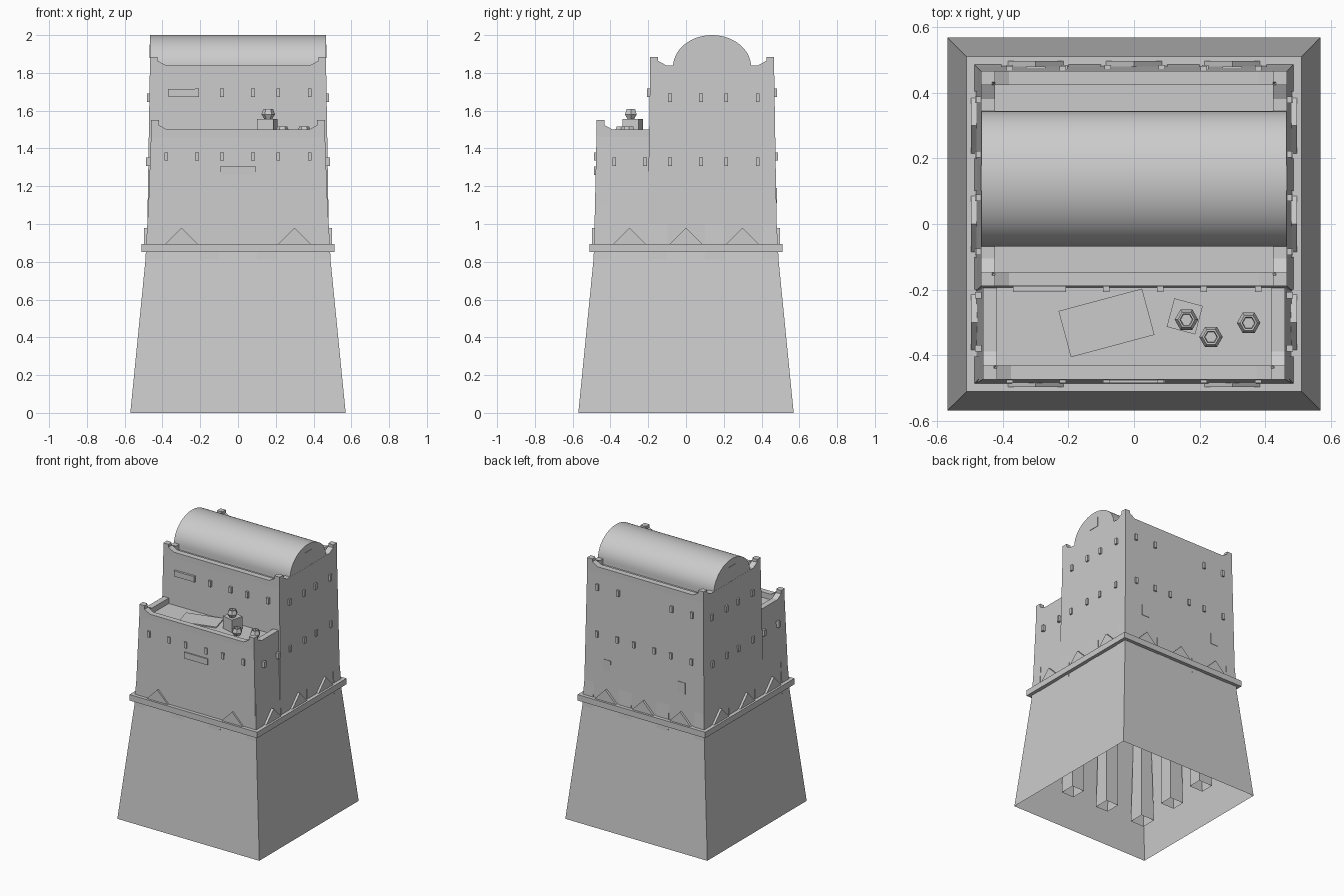
import bpy, bmesh, math
from mathutils import Matrix

if "Cube" in bpy.data.objects:
    bpy.data.objects.remove(bpy.data.objects["Cube"])


def finish(name, bm, smooth=False):
    bmesh.ops.recalc_face_normals(bm, faces=bm.faces[:])
    me = bpy.data.meshes.new(name)
    bm.to_mesh(me)
    bm.free()
    ob = bpy.data.objects.new(name, me)
    bpy.context.collection.objects.link(ob)
    if smooth:
        bpy.ops.object.select_all(action='DESELECT')
        ob.select_set(True)
        bpy.context.view_layer.objects.active = ob
        bpy.ops.object.shade_smooth_by_angle(angle=math.radians(30))
    return ob


def loft(name, rings, cap_start=True, cap_end=True, smooth=False, matrix=None):
    """Skin a list of equal-length vertex rings."""
    bm = bmesh.new()
    vs = [[bm.verts.new(p) for p in r] for r in rings]
    n = len(rings[0])
    for a, b in zip(vs, vs[1:]):
        for i in range(n):
            j = (i + 1) % n
            bm.faces.new((a[i], a[j], b[j], b[i]))
    if cap_start:
        bm.faces.new(vs[0])
    if cap_end:
        bm.faces.new(vs[-1])
    if matrix:
        bm.transform(matrix)
    return finish(name, bm, smooth)


def rect(x0, x1, y0, y1, z):
    return [(x0, y0, z), (x1, y0, z), (x1, y1, z), (x0, y1, z)]


def box(name, x0, x1, y0, y1, z0, z1, matrix=None):
    return loft(name, [rect(x0, x1, y0, y1, z0), rect(x0, x1, y0, y1, z1)], matrix=matrix)


def prism(name, pts, axis, a, b, smooth=False, matrix=None):
    """Extrude a (u, z) profile from a to b along x or y."""
    def place(t):
        return [(t, u, z) if axis == 'x' else (u, t, z) for u, z in pts]
    return loft(name, [place(a), place(b)], smooth=smooth, matrix=matrix)


def turn(k):
    return Matrix.Rotation(math.radians(90 * k), 4, 'Z')


def horned(u0, u1, zb, zt, zh, left=True, right=True):
    """Parapet profile with raised, sloping corner horns."""
    pts = [(u1, zb), (u0, zb)]
    if left:
        pts += [(u0, zh), (u0 + .033, zh), (u0 + .04, zt + .025), (u0 + .085, zt)]
    else:
        pts += [(u0, zt)]
    if right:
        pts += [(u1 - .085, zt), (u1 - .04, zt + .025), (u1 - .033, zh), (u1, zh)]
    else:
        pts += [(u1, zt)]
    return pts


# Hollow sloping base and ledge
loft("base", [rect(-.57, .57, -.57, .57, 0), rect(-.485, .485, -.485, .485, .86)],
     cap_start=False, cap_end=False)
box("ledge", -.512, .512, -.512, .512, .852, .895)

# Tapering house blocks
loft("main_block", [rect(-.482, .482, -.205, .482, .87), rect(-.467, .467, -.19, .467, 1.80)])
loft("front_block", [rect(-.482, .482, -.487, -.15, .87), rect(-.461, .461, -.474, -.15, 1.46)])

# Parapets with horns
T = .042
prism("main_parapet_front", horned(-.467, .467, 1.79, 1.84, 1.885), 'y', -.19, -.19 + T)
prism("main_parapet_back", horned(-.467, .467, 1.79, 1.84, 1.885), 'y', .467 - T, .467)
prism("front_parapet", horned(-.461, .461, 1.45, 1.5, 1.55), 'y', -.474, -.474 + T)
for s in (-1, 1):
    prism("main_parapet_side", horned(-.19, .467, 1.79, 1.84, 1.885), 'x', s * .467, s * (.467 - T))
    prism("front_parapet_side", horned(-.474, -.18, 1.45, 1.5, 1.55, right=False), 'x',
          s * .461, s * (.461 - T))

# Barrel vault roof with gable windows
arc = [(.138 - .207 * math.cos(math.pi * i / 28), 1.83 + .17 * math.sin(math.pi * i / 28))
       for i in range(29)]
prism("vault_roof", [(.345, 1.79)] + [(-.069, 1.79)] + arc, 'x', -.466, .466, smooth=True)
for s in (-1, 1):
    box("gable_window", *sorted((s * .45, s * .469)), .10, .18, 1.88, 1.95)

# Buttresses leaning into the walls, open below
def buttress(x, y):
    rings = []
    for z, out in ((.22, .515), (.9, .486), (1.28, .463)):
        def span(c):
            if abs(c) > .4:
                s = math.copysign(1, c)
                return sorted((s * .405, s * out))
            return c - .05, c + .05
        x0, x1 = span(x)
        y0, y1 = span(y)
        rings.append(rect(x0, x1, y0, y1, z))
    loft("buttress", rings, cap_start=False)


spots = (-.45, -.15, .15, .45)
for x in spots:
    for y in spots:
        if max(abs(x), abs(y)) > .4:
            buttress(x, y)

# Triangular reliefs above the ledge
for k in range(4):
    for c in (-.3, 0, .3):
        if k == 0 and c == 0:
            continue
        prism("triangle_relief", [(c - .09, .89), (c + .09, .89), (c, .98)], 'y',
              -.497, -.46, matrix=turn(k))

# Beam ends around the walls
full = (-.38, -.217, -.085, .08, .213, .38)


def beams(us, z, y, k=0):
    for u in us:
        box("beam_end", u - .01, u + .01, y, y + .04, z - .022, z + .022, turn(k))


beams(full, 1.357, -.486)
beams(full[1:], 1.695, -.207)
beams(full, 1.357, -.486, 2)
beams((-.38, -.213, .217, .38), 1.695, -.482, 2)
beams(full, 1.33, -.486, 1)
beams(full[2:], 1.668, -.482, 1)
beams([-u for u in full], 1.33, -.486, 3)
beams([-u for u in full[2:]], 1.668, -.482, 3)

# Planks above the openings and small rear windows
box("upper_plank", -.37, -.21, -.207, -.17, 1.675, 1.715)
box("door_plank", -.095, .095, -.486, -.45, 1.26, 1.305)
for x in (-.3, .3):
    box("rear_window", x - .03, x + .03, .45, .481, 1.11, 1.19)

# Terrace furnishings
box("terrace_mat", -.39, .385, -.385, -.223, 1.455, 1.464)
box("rug", -.132, .132, -.073, .073, 0, .01,
    Matrix.Translation((-.084, -.302, 1.462)) @ Matrix.Rotation(math.radians(15), 4, 'Z'))
box("crate", -.045, .045, -.045, .045, 0, .095,
    Matrix.Translation((.155, -.282, 1.46)) @ Matrix.Rotation(math.radians(-15), 4, 'Z'))
profile = ((.02, 0), (.036, .025), (.026, .053), (.02, .053), (.018, .03))
for x, y, z in ((.16, -.292, 1.555), (.235, -.345, 1.463), (.35, -.302, 1.463)):
    rings = [[(x + r * math.cos(i * math.pi / 3), y + r * math.sin(i * math.pi / 3), z + h)
              for i in range(6)] for r, h in profile]
    loft("pot", rings)
